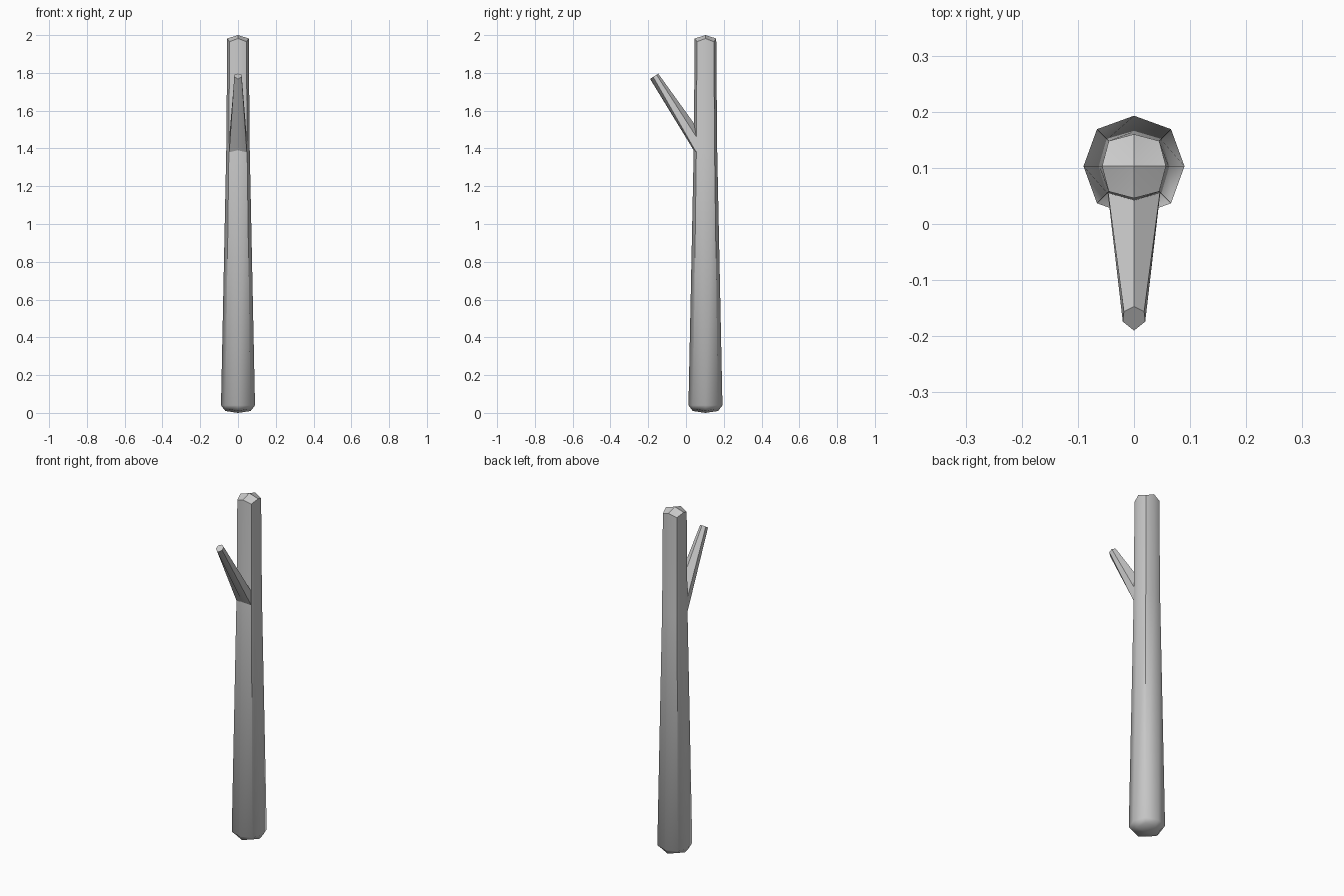
import bpy, bmesh, math

if "Cube" in bpy.data.objects:
    bpy.data.objects.remove(bpy.data.objects["Cube"])


def loft(name, rings, start=None, end=None):
    """Skin a list of point rings; optional centre points close the ends."""
    bm = bmesh.new()
    loops = [[bm.verts.new(p) for p in ring] for ring in rings]
    n = len(loops[0])
    for a, b in zip(loops, loops[1:]):
        for i in range(n):
            j = (i + 1) % n
            bm.faces.new((a[i], a[j], b[j], b[i]))
    for loop, tip in ((loops[0], start), (loops[-1], end)):
        if tip:
            c = bm.verts.new(tip)
            for i in range(n):
                bm.faces.new((loop[i], loop[(i + 1) % n], c))
        else:
            bm.faces.new(loop)
    bmesh.ops.recalc_face_normals(bm, faces=bm.faces)
    mesh = bpy.data.meshes.new(name)
    bm.to_mesh(mesh)
    bm.free()
    ob = bpy.data.objects.new(name, mesh)
    bpy.context.collection.objects.link(ob)
    bpy.ops.object.select_all(action='DESELECT')
    ob.select_set(True)
    bpy.context.view_layer.objects.active = ob
    bpy.ops.object.shade_smooth_by_angle(angle=math.radians(45))
    return ob


CY = 0.103  # trunk axis


def trunk_ring(side, z_side, corner, z_corner):
    """Eight points: four on the axes, four on the diagonals."""
    pts = []
    for i in range(8):
        a = i * math.pi / 4
        r, z = (corner * math.sqrt(2), z_corner) if i % 2 else (side, z_side)
        pts.append((r * math.cos(a), CY + r * math.sin(a), z))
    return pts


# tapered trunk with softly bevelled ends
loft("trunk", [
    trunk_ring(0.067, 0.01, 0.05, 0.02),
    trunk_ring(0.09, 0.04, 0.066, 0.04),
    trunk_ring(0.062, 1.40, 0.048, 1.40),
    trunk_ring(0.057, 1.982, 0.045, 1.965),
], start=(0, CY, 0), end=(0, CY, 2.0))


def branch_ring(top, upper, lower, bottom):
    """Six-sided ring mirrored across x = 0; top and bottom are (y, z)."""
    return [(0, *top), upper, lower, (0, *bottom),
            (-lower[0], *lower[1:]), (-upper[0], *upper[1:])]


# side branch rising to the front
loft("branch", [
    branch_ring((0.055, 1.515), (0.047, 0.062, 1.45),
                (0.047, 0.057, 1.375), (0.05, 1.375)),
    branch_ring((-0.147, 1.796), (0.018, -0.156, 1.79),
                (0.02, -0.174, 1.779), (-0.19, 1.768)),
])
